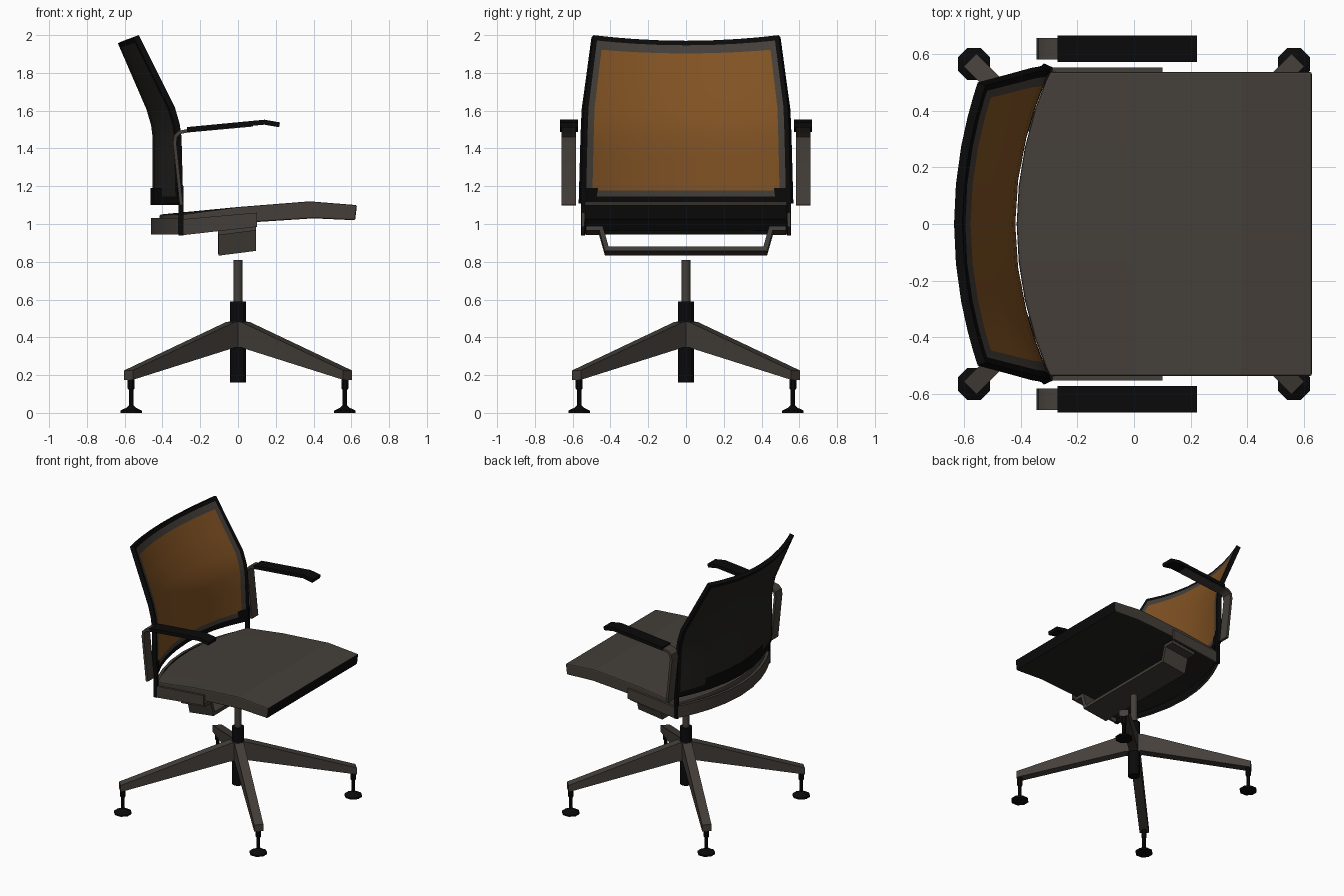
import bpy, bmesh, math
from mathutils import Vector

cube = bpy.data.objects.get("Cube")
if cube:
    bpy.data.objects.remove(cube, do_unlink=True)


def material(name, rgb):
    m = bpy.data.materials.new(name)
    m.use_nodes = True
    color = (*rgb, 1)
    m.diffuse_color = color
    bsdf = next(n for n in m.node_tree.nodes if n.type == 'BSDF_PRINCIPLED')
    bsdf.inputs["Base Color"].default_value = color
    return m


GRAY = material("warm gray", (0.058, 0.049, 0.041))
BLACK = material("black", (0.003, 0.003, 0.003))
CHARCOAL = material("charcoal", (0.017, 0.016, 0.014))
ORANGE = material("amber mesh", (0.22, 0.085, 0.017))


def build(name, verts, faces, mats, closed=True):
    mesh = bpy.data.meshes.new(name)
    mesh.from_pydata([tuple(v) for v in verts], [], faces)
    for m in mats:
        mesh.materials.append(m)
    if closed:
        bm = bmesh.new()
        bm.from_mesh(mesh)
        bmesh.ops.recalc_face_normals(bm, faces=bm.faces)
        bm.to_mesh(mesh)
        bm.free()
    obj = bpy.data.objects.new(name, mesh)
    bpy.context.collection.objects.link(obj)
    return obj


def activate(obj):
    bpy.ops.object.select_all(action='DESELECT')
    obj.select_set(True)
    bpy.context.view_layer.objects.active = obj


def smooth(obj):
    activate(obj)
    bpy.ops.object.shade_smooth_by_angle(angle=math.radians(35))


def thicken(obj, thickness, offset, mat_offset=0, rim_offset=0):
    mod = obj.modifiers.new("thickness", 'SOLIDIFY')
    mod.thickness, mod.offset = thickness, offset
    mod.use_even_offset = True
    mod.material_offset, mod.material_offset_rim = mat_offset, rim_offset
    activate(obj)
    bpy.ops.object.modifier_apply(modifier=mod.name)
    smooth(obj)


def sheet(name, path, sweep, thickness, mat, back=None):
    """Bent plate: a path swept along a vector and given thickness."""
    path, n = [Vector(p) for p in path], len(path)
    verts = path + [p + Vector(sweep) for p in path]
    faces = [(i, i + 1, n + i + 1, n + i) for i in range(n - 1)]
    obj = build(name, verts, faces, [mat, back or mat], closed=False)
    thicken(obj, thickness, 0, 1, 1)
    return obj


def lathe(name, profile, sides, center, mat):
    verts, faces, n = [], [], len(profile)
    for s in range(sides):
        a = math.tau * (s + 0.5) / sides
        verts += [(center[0] + r * math.cos(a), center[1] + r * math.sin(a), z) for r, z in profile]
    for s in range(sides):
        t = (s + 1) % sides
        faces += [(s * n + i, t * n + i, t * n + i + 1, s * n + i + 1) for i in range(n - 1)]
    faces += [[s * n for s in range(sides)], [s * n + n - 1 for s in range(sides)]]
    obj = build(name, verts, faces, [mat])
    smooth(obj)
    return obj


def box(name, lo, hi, mat):
    verts = [(x, y, z) for x in (lo[0], hi[0]) for y in (lo[1], hi[1]) for z in (lo[2], hi[2])]
    faces = [(0, 1, 3, 2), (4, 6, 7, 5), (0, 4, 5, 1), (2, 3, 7, 6), (0, 2, 6, 4), (1, 5, 7, 3)]
    return build(name, verts, faces, [mat])


# Central column
lathe("column_sleeve", [(0.042, 0.16), (0.042, 0.59)], 16, (0, 0), BLACK)
lathe("gas_rod", [(0.024, 0.57), (0.024, 0.81)], 12, (0, 0), GRAY)
lathe("hub", [(0.047, 0.345), (0.047, 0.485)], 8, (0, 0), GRAY)

# Four tapered legs with glide feet
leg_profile = [(0.02, 0.345), (0.02, 0.485), (0.06, 0.48), (0.82, 0.225), (0.82, 0.175), (0.06, 0.345)]
foot_profile = [(0.062, 0), (0.062, 0.012), (0.026, 0.028), (0.013, 0.04),
                (0.013, 0.12), (0.02, 0.13), (0.02, 0.19)]
n = len(leg_profile)
for k, label in enumerate(("left_back", "right_back", "right_front", "left_front")):
    a = math.radians(45 + 90 * k)
    c, s = math.cos(a), math.sin(a)
    verts = [(r * c - w * s, r * s + w * c, z) for w in (-0.032, 0.032) for r, z in leg_profile]
    faces = [(i, (i + 1) % n, n + (i + 1) % n, n + i) for i in range(n)]
    faces += [list(range(n)), list(range(n, 2 * n))]
    build(label + "_leg", verts, faces, [GRAY])
    lathe(label + "_foot", foot_profile, 8, (0.8 * c, 0.8 * s), BLACK)

# Seat pad: side profile lofted across the width, rear edge follows the backrest
seat_profile = [(-0.415, 1.05), (0, 1.09), (0.38, 1.12), (0.63, 1.1),
                (0.62, 1.02), (0.4, 1.03), (0.09, 1.01), (-0.415, 0.965)]
n, cols = len(seat_profile), 9
verts, faces = [], []
for j in range(cols):
    u = 2 * j / (cols - 1) - 1
    verts += [(x + (0.115 * u * u if x < -0.4 else 0), 0.538 * u, z) for x, z in seat_profile]
for j in range(cols - 1):
    for i in range(n):
        k = (i + 1) % n
        faces.append((j * n + i, j * n + k, (j + 1) * n + k, (j + 1) * n + i))
faces += [list(range(n)), list(range((cols - 1) * n, cols * n))]
seat = build("seat", verts, faces, [GRAY, BLACK, CHARCOAL])
for f in seat.data.polygons:
    if f.normal.x > 0.8:
        f.material_index = 1
    elif f.normal.z < -0.5:
        f.material_index = 2
bevel = seat.modifiers.new("soft edge", 'BEVEL')
bevel.width, bevel.segments, bevel.limit_method = 0.008, 2, 'ANGLE'
bevel.angle_limit = math.radians(50)

# Under-seat bracket, sloping up towards the seat front
half = [(0.53, 0.963), (0.45, 0.963), (0.42, 0.855)]
outline = [(-y, z) for y, z in half] + half[::-1]
sheet("under_seat_bracket", [(-0.105, y, z - 0.01) for y, z in outline], (0.2, 0, 0.025), 0.025, GRAY)

# Backrest: (height, centre x, edge x, half width) rows
ROWS = [(1.11, -0.42, -0.29, 0.555), (1.5, -0.42, -0.3, 0.545),
        (1.62, -0.455, -0.335, 0.54), (1.985, -0.607, -0.525, 0.49)]


def back_point(u, z):
    for a, b in zip(ROWS, ROWS[1:]):
        if z <= b[0] or b is ROWS[-1]:
            break
    t = (z - a[0]) / (b[0] - a[0])
    cx, ex, hw = (a[i] + (b[i] - a[i]) * t for i in (1, 2, 3))
    lift = 0.03 * (u * u - 0.5) * max(0, (z - 1.6) / 0.385)
    return (cx + (ex - cx) * u * u, hw * u, z + lift)


us = [0, 0.28, 0.55, 0.75, 0.895, 0.955, 1]
us = [-u for u in us[:0:-1]] + us
zs = [1.11, 1.145, 1.178, 1.34, 1.46, 1.53, 1.62, 1.76, 1.915, 1.96, 1.985]
nu, nz = len(us), len(zs)
verts = [back_point(u, z) for z in zs for u in us]
cells = [(i, j) for j in range(nz - 1) for i in range(nu - 1)]
faces = [(j * nu + i, j * nu + i + 1, (j + 1) * nu + i + 1, (j + 1) * nu + i) for i, j in cells]
back = build("backrest", verts, faces, [BLACK, GRAY, ORANGE, BLACK, CHARCOAL, CHARCOAL], closed=False)
for f, (i, j) in zip(back.data.polygons, cells):
    # Rings inward from the edge: rim, border, mesh panel
    f.material_index = min(i, j, nu - 2 - i, nz - 2 - j, 2)
thicken(back, 0.032, -1, 3, 0)

# Curved bands at the foot of the backrest
arc = [(-0.45 + 0.15 * u * u, 0.55 * u) for u in us]
sheet("lower_back_band", [(x, y, 1.1) for x, y in arc], (0, 0, 0.09), 0.024, BLACK)
sheet("rear_seat_band", [(x, y, 0.945) for x, y in arc], (0, 0, 0.088), 0.02, BLACK, GRAY)

# Paired side parts
for side, label in ((1, "back_side"), (-1, "front_side")):
    y = 0.546 * side
    box(label + "_post", (-0.315, y - 0.01, 0.94), (-0.288, y + 0.01, 1.2), BLACK)
    rail = [(-0.3, 0.94), (0.1, 0.985), (0.1, 1.06), (-0.3, 1.025)]
    verts = [(x, y + d, z) for d in (-0.008, 0.008) for x, z in rail]
    build(label + "_rail", verts, [(0, 1, 2, 3), (7, 6, 5, 4), (0, 4, 5, 1), (1, 5, 6, 2),
                                   (2, 6, 7, 3), (3, 7, 4, 0)], [GRAY])
    # Armrest strap bends from upright to level, pad sits on its end
    y = 0.62 * side
    strap = [(-0.3, 1.1), (-0.335, 1.43), (-0.33, 1.465), (-0.31, 1.485), (-0.27, 1.493), (0.08, 1.525)]
    sheet(label + "_arm_strap", [(x, y - 0.038, z) for x, z in strap], (0, 0.076, 0), 0.018, GRAY)
    pad = [(-0.27, 1.5), (0.14, 1.539), (0.22, 1.525)]
    sheet(label + "_arm_pad", [(x, y - 0.047, z) for x, z in pad], (0, 0.094, 0), 0.026, BLACK)
